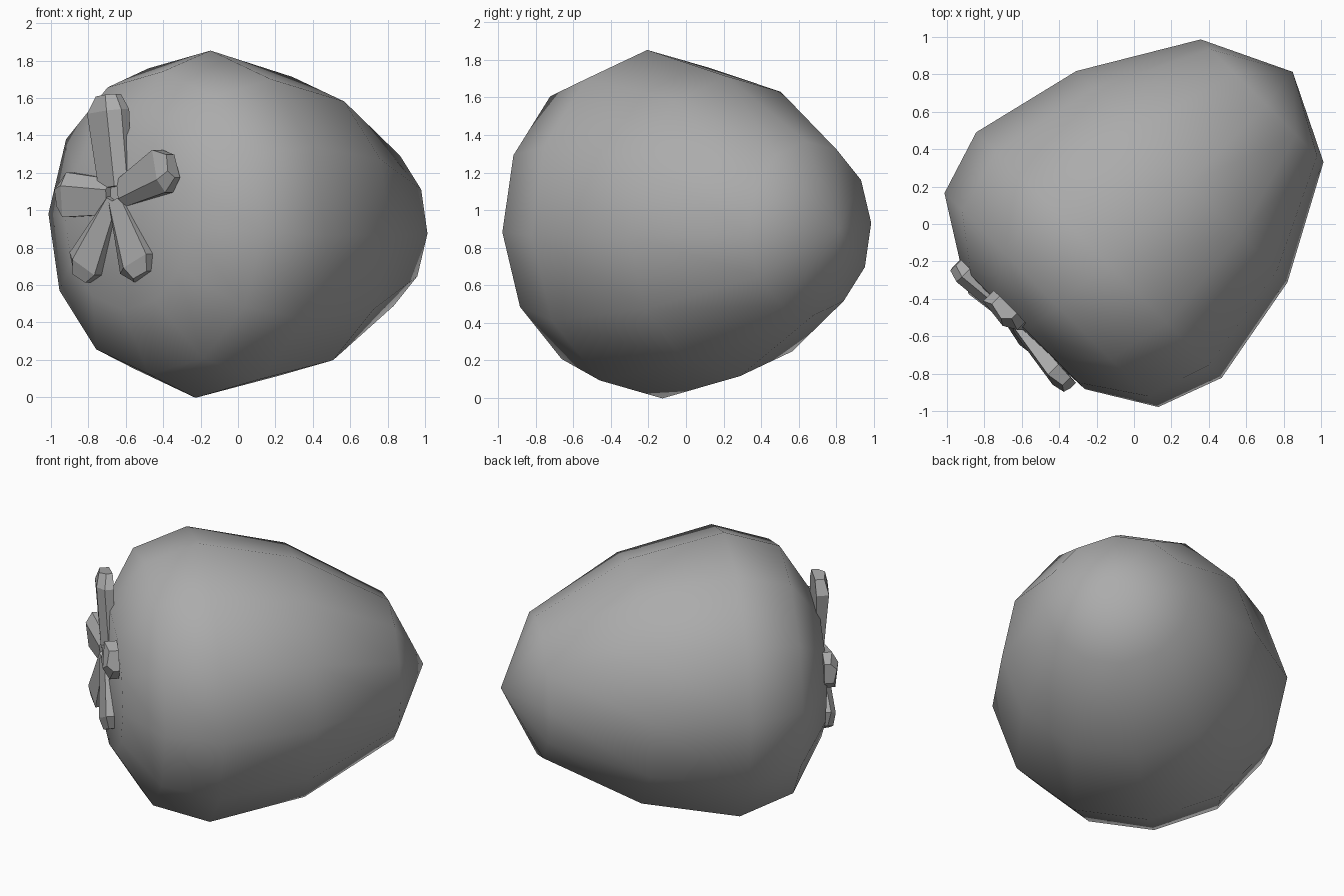
import bpy, bmesh
from math import sin, cos, pi, radians, sqrt
from mathutils import Matrix, Vector

if "Cube" in bpy.data.objects:
    bpy.data.objects.remove(bpy.data.objects["Cube"])

# Local frame: x across the fruit, y up, z out through the stem end
h = sqrt(0.5)
FRAME = Matrix(((h, 0, -h, 0), (-h, 0, -h, 0), (0, 1, 0, 0.925), (0, 0, 0, 1)))

GREY = bpy.data.materials.new("dark_grey")
GREY.diffuse_color = (0.41, 0.41, 0.41, 1)
GREY.use_nodes = True
GREY.node_tree.nodes["Principled BSDF"].inputs["Base Color"].default_value = GREY.diffuse_color


def finish(bm, name, smooth):
    bm.transform(FRAME)
    bmesh.ops.recalc_face_normals(bm, faces=bm.faces)
    mesh = bpy.data.meshes.new(name)
    bm.to_mesh(mesh)
    bm.free()
    mesh.polygons.foreach_set("use_smooth", [smooth] * len(mesh.polygons))
    mesh.materials.append(GREY)
    ob = bpy.data.objects.new(name, mesh)
    bpy.context.collection.objects.link(ob)
    return ob


# Fruit body: 12-sided lathe, (radius, distance along axis)
SIDES = 12
profile = [(0.47, 0.81), (0.81, 0.60), (0.93, 0.25), (0.80, -0.36), (0.465, -0.95)]
bm = bmesh.new()
rings = []
for r, z in profile:
    ring = []
    for i in range(SIDES):
        a = 2 * pi * i / SIDES + radians(3.5)
        ring.append(bm.verts.new((r * sin(a), r * cos(a), z)))
    rings.append(ring)
stem_pole = bm.verts.new((0, 0, 0.83))
tip_pole = bm.verts.new((0, 0, -1.175))
for i in range(SIDES):
    j = (i + 1) % SIDES
    bm.faces.new((stem_pole, rings[0][i], rings[0][j]))
    bm.faces.new((tip_pole, rings[-1][j], rings[-1][i]))
    for a, b in zip(rings, rings[1:]):
        bm.faces.new((a[i], b[i], b[j], a[j]))
for v in bm.verts:  # slight lean of the axis
    v.co.x -= 0.008 + 0.028 * v.co.z
    v.co.y += 0.018 * (v.co.z - 0.25)
finish(bm, "fruit_body", True)

# Calyx leaves: thick faceted blades with a bevelled edge
CENTRE = Vector((-0.11, 0.145, 0))
BACK = 0.79


def leaf(name, tip_x, tip_y, base_w, start, lift):
    tip = Vector((tip_x, tip_y, 0)) - CENTRE
    side = Vector((tip.y, -tip.x, 0)).normalized()
    # (position along blade, half width, front height)
    sections = [(start, base_w, 0.85), (0.84, 0.12, 0.88), (1.0, 0.065, 0.86)]
    bm = bmesh.new()
    loops = []
    for f, w, front in sections:
        c = CENTRE + tip * f
        pts = [(-w, BACK), (-w, front - 0.01), (0.4 * w, front + 0.01),
               (w, front - 0.03), (w, BACK)]
        loops.append([bm.verts.new(c + side * u + Vector((0, 0, v + lift * f)))
                      for u, v in pts])
    for a, b in zip(loops, loops[1:]):
        for i in range(5):
            j = (i + 1) % 5
            bm.faces.new((a[i], a[j], b[j], b[i]))
    bm.faces.new(loops[0])
    bm.faces.new(loops[-1])
    finish(bm, name, False)


# Tip across, tip up, base half width, start, outward lift
leaves = [(-0.17, 0.69, 0.10, 0.10, -0.01), (0.36, 0.31, 0.075, 0.12, 0.03),
          (0.10, -0.28, 0.05, 0.05, 0.0), (-0.36, -0.28, 0.045, 0.03, 0.0),
          (-0.52, 0.16, 0.095, 0.08, 0.0)]
for n, params in enumerate(leaves, 1):
    leaf(f"calyx_leaf_{n}", *params)
